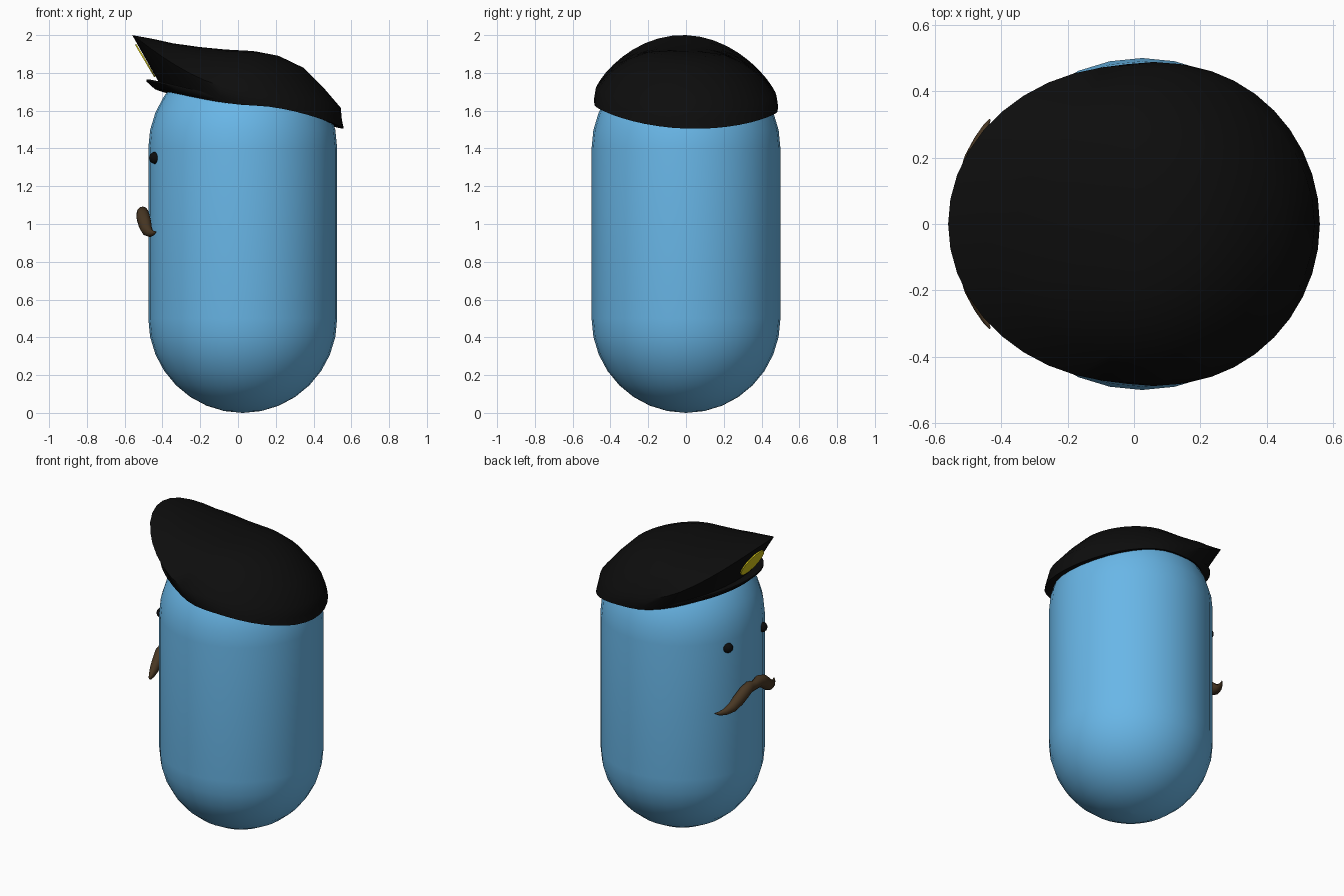
import bpy, bmesh, math
from mathutils import Vector, Matrix

if "Cube" in bpy.data.objects:
    bpy.data.objects.remove(bpy.data.objects["Cube"])

TAU = math.tau
BX = 0.025            # body axis offset in x


def mat(name, rgb):
    m = bpy.data.materials.new(name)
    m.diffuse_color = (*rgb, 1)
    m.use_nodes = True
    m.node_tree.nodes["Principled BSDF"].inputs["Base Color"].default_value = m.diffuse_color
    return m


BLUE = mat("sky blue", (0.14, 0.47, 0.80))
BLACK = mat("cap black", (0.004, 0.004, 0.004))
BROWN = mat("dark brown", (0.065, 0.038, 0.017))
YELLOW = mat("badge yellow", (0.70, 0.60, 0.01))


def finish(name, bm, material, angle=40):
    bmesh.ops.recalc_face_normals(bm, faces=bm.faces)
    me = bpy.data.meshes.new(name)
    bm.to_mesh(me)
    bm.free()
    ob = bpy.data.objects.new(name, me)
    bpy.context.collection.objects.link(ob)
    me.materials.append(material)
    bpy.ops.object.select_all(action='DESELECT')
    ob.select_set(True)
    bpy.context.view_layer.objects.active = ob
    bpy.ops.object.shade_smooth_by_angle(angle=math.radians(angle))
    return ob


def loft(rings, cap_start=True, cap_end=True, closed=True):
    """Skin a list of equally long point rings."""
    bm = bmesh.new()
    vs = [[bm.verts.new(p) for p in r] for r in rings]
    n = len(vs[0])
    for a, b in zip(vs, vs[1:]):
        for i in range(n if closed else n - 1):
            j = (i + 1) % n
            bm.faces.new((a[i], a[j], b[j], b[i]))
    if cap_start:
        bm.faces.new(vs[0])
    if cap_end:
        bm.faces.new(vs[-1])
    return bm


# Body: capsule, two hemispheres of radius 0.5 around a straight middle
N, H = 32, 8
profile = [(0.5 * math.sin(k * math.pi / 2 / H), 0.5 - 0.5 * math.cos(k * math.pi / 2 / H))
           for k in range(H + 1)]
profile += [(r, 1.9 - z) for r, z in reversed(profile)]
rings = [[(BX + max(r, 0.001) * math.cos(TAU * i / N), max(r, 0.001) * math.sin(TAU * i / N), z)
          for i in range(N)] for r, z in profile]
finish("body", loft(rings), BLUE)

# Eyes: small balls either side of the face direction (-x)
for side in (-1, 1):
    bm = bmesh.new()
    a = math.radians(180 + side * 21.5)
    bmesh.ops.create_uvsphere(bm, u_segments=16, v_segments=10, radius=0.032,
                              matrix=Matrix.Translation((BX + 0.498 * math.cos(a), 0.498 * math.sin(a), 1.35)))
    finish("eye_left" if side > 0 else "eye_right", bm, BLACK)

# Moustache: tapered tube along a mirrored wavy path (y, x, z, radius)
half = [(0.0, -0.505, 1.045, 0.030), (0.05, -0.505, 1.055, 0.038), (0.10, -0.502, 1.035, 0.042),
        (0.15, -0.492, 0.998, 0.040), (0.20, -0.482, 0.968, 0.033), (0.25, -0.465, 0.952, 0.022),
        (0.29, -0.448, 0.952, 0.012), (0.315, -0.434, 0.958, 0.003)]
path = [(x, -y, z, r) for y, x, z, r in reversed(half)] + [(x, y, z, r) for y, x, z, r in half[1:]]
rings = []
for k, (x, y, z, r) in enumerate(path):
    t = Vector(path[min(k + 1, len(path) - 1)][:3]) - Vector(path[max(k - 1, 0)][:3])
    t.normalize()
    u = Vector((x - BX, y, 0)).normalized()
    u = (u - t * u.dot(t)).normalized()
    v = t.cross(u)
    rings.append([Vector((x, y, z)) + r * (0.85 * u * math.cos(TAU * i / 12) + v * math.sin(TAU * i / 12))
                  for i in range(12)])
finish("moustache", loft(rings), BROWN, 60)

# Cap: rings given as (centre x, rx, ry, z front, z side, z back), slightly tilted
M = 40


def cap_point(a, cx, rx, ry, zf, zs, zb, p=1.6):
    c, s = math.cos(a), math.sin(a)
    z = zs + ((zf - zs) * (-c) ** p if c < 0 else (zb - zs) * c ** p)
    return (cx + rx * c, ry * s, z - 0.035 * ry * s)


sections = [
    (0.06, 0.40, 0.42, 1.72, 1.64, 1.54),      # inner lip
    (0.088, 0.472, 0.484, 1.70, 1.61, 1.505),  # rim
    (0.060, 0.490, 0.488, 1.77, 1.64, 1.55),
    (-0.008, 0.552, 0.478, 2.00, 1.70, 1.615), # crown edge
    (0.0, 0.45, 0.395, 1.98, 1.80, 1.725),
    (0.0, 0.35, 0.305, 1.957, 1.865, 1.825),
    (0.0, 0.22, 0.20, 1.938, 1.905, 1.888),
    (0.01, 0.09, 0.08, 1.924, 1.916, 1.912),
]
rings = [[cap_point(TAU * i / M, *s) for i in range(M)] for s in sections]
finish("cap", loft(rings, cap_start=False), BLACK, 45)

# Visor: crescent around the front of the rim
K = 24
rings = []
for k in range(K + 1):
    t = k / K
    a = math.radians(115 + 138 * t)
    w = 0.105 * math.sin(math.pi * t) ** 0.6 + 0.004
    x, y, z = cap_point(a, 0.088, 0.465, 0.478, 1.705, 1.62, 1.51)
    c, s = math.cos(a), math.sin(a)
    rise = 0.5 * w
    rings.append([(x, y, z + 0.03), (x + w * c, y + 0.3 * w * s, z + rise + 0.006),
                  (x + w * c, y + 0.3 * w * s, z + rise - 0.004),
                  (x + 0.6 * w * c, y + 0.2 * w * s, z + 0.1 * w), (x, y, z - 0.008)])
finish("visor", loft(rings), BLACK)

# Badge: thin disc on the overhanging front of the crown
bm = bmesh.new()
normal = Vector((-0.86, 0, -0.51))
rot = normal.to_track_quat('Z', 'Y').to_matrix().to_4x4()
bmesh.ops.create_cone(bm, cap_ends=True, segments=20, radius1=0.1, radius2=0.1, depth=0.008,
                      matrix=Matrix.Translation((-0.491, 0, 1.865)) @ rot)
finish("cap_badge", bm, YELLOW)
